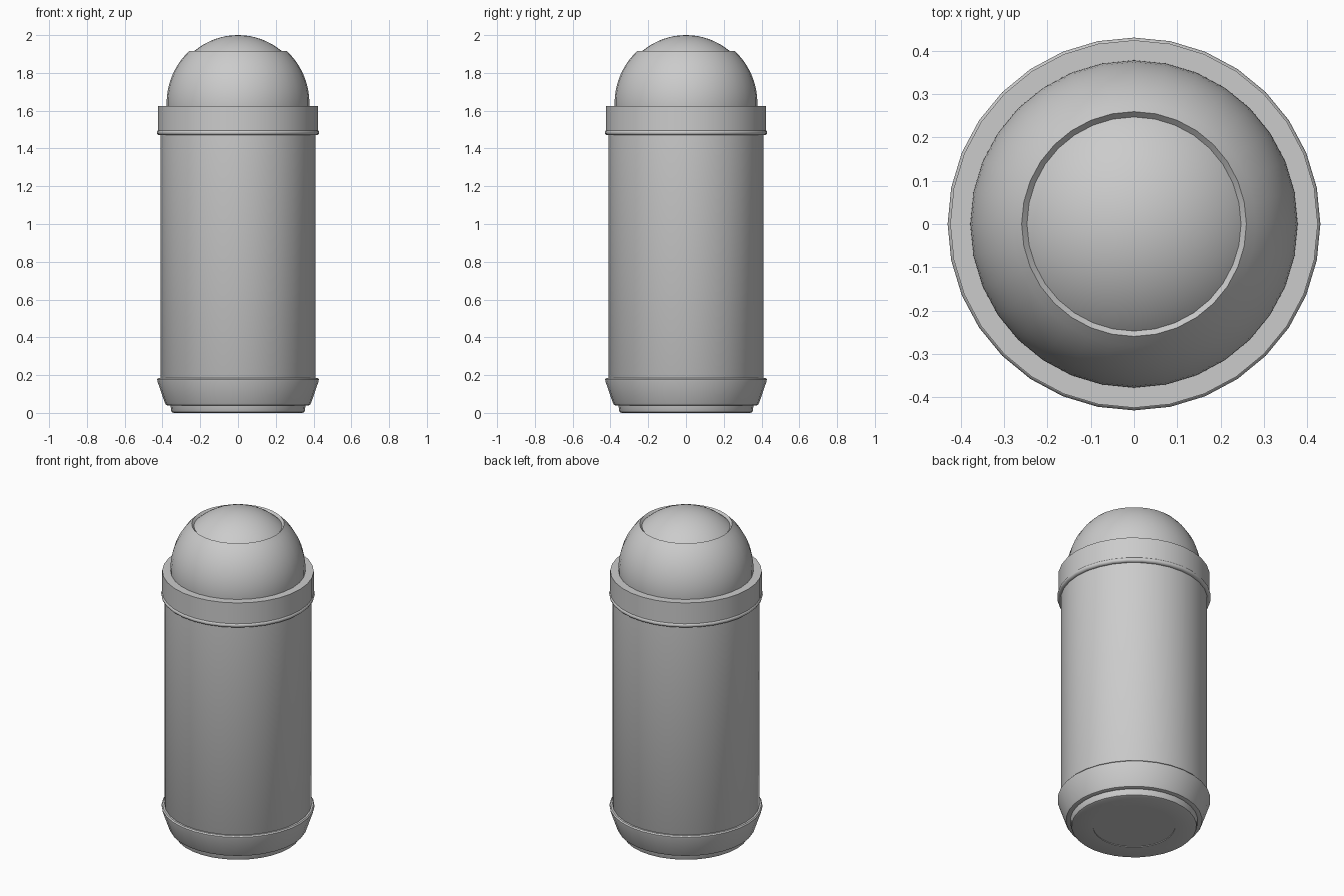
import bpy
import bmesh
from math import sin, cos, pi, radians, sqrt

cube = bpy.data.objects.get("Cube")
if cube:
    bpy.data.objects.remove(cube)

SIDES = 32

# Single painted-metal colour
grey = bpy.data.materials.new("grey_metal")
grey.use_nodes = True
colour = (0.6, 0.6, 0.6, 1)
grey.diffuse_color = colour
grey.node_tree.nodes["Principled BSDF"].inputs["Base Color"].default_value = colour


def lathe(name, profile):
    """Spin an (r, z) profile about the z axis; r = 0 makes a pole."""
    bm = bmesh.new()
    verts = [bm.verts.new((r, 0, z)) for r, z in profile]
    edges = [bm.edges.new(pair) for pair in zip(verts, verts[1:])]
    bmesh.ops.spin(bm, geom=verts + edges, cent=(0, 0, 0), axis=(0, 0, 1),
                   angle=2 * pi, steps=SIDES, use_duplicate=False)
    bmesh.ops.remove_doubles(bm, verts=bm.verts, dist=0.0003)
    bmesh.ops.recalc_face_normals(bm, faces=bm.faces)
    mesh = bpy.data.meshes.new(name)
    bm.to_mesh(mesh)
    bm.free()
    mesh.materials.append(grey)
    obj = bpy.data.objects.new(name, mesh)
    bpy.context.collection.objects.link(obj)
    bpy.ops.object.select_all(action="DESELECT")
    obj.select_set(True)
    bpy.context.view_layer.objects.active = obj
    bpy.ops.object.shade_smooth_by_angle(angle=radians(35))
    return obj


def arc(radius, z, start, end, steps):
    """Points on a circle in the r-z plane, by elevation."""
    angles = [start + (end - start) * i / steps for i in range(steps + 1)]
    return [(radius * cos(a), z + radius * sin(a)) for a in angles]


# Foot with a shallow recessed underside panel
lathe("foot", [(0, 0.004), (0.23, 0.004), (0.23, 0), (0.34, 0),
               (0.35, 0.004), (0.354, 0.012), (0.358, 0.045)])

# Flared base band with a rolled lip
lathe("base_band", [(0.34, 0.04), (0.37, 0.038), (0.381, 0.042),
                    (0.387, 0.052), (0.427, 0.168), (0.428, 0.178),
                    (0.422, 0.185), (0.41, 0.185)])

# Main barrel
lathe("barrel", [(0.34, 0.04), (0.411, 0.17), (0.411, 1.49)])

# Rolled bead below the collar
bead = [(0.416 + r, z) for r, z in arc(0.014, 1.484, -pi / 2, pi / 2, 6)]
lathe("bead", [(0.405, 1.47)] + bead + [(0.405, 1.498)])

# Collar around the lid
lathe("collar", [(0.405, 1.495), (0.424, 1.495), (0.424, 1.624),
                 (0.377, 1.624), (0.377, 1.56)])

# Domed lid: open shell with a lip turning in to the inner flap
DOME_Z, OUTER, INNER = 1.64, 0.378, 0.36
rim = 0.815
shell = arc(OUTER, DOME_Z, -0.18, rim, 12)
lip = arc(INNER, DOME_Z, rim, rim, 1)[:1]
lathe("lid_shell", shell + lip)

# Inner dome seen through the opening
flap = arc(INNER, DOME_Z, rim - 0.1, pi / 2, 10)
lathe("inner_flap", flap)
